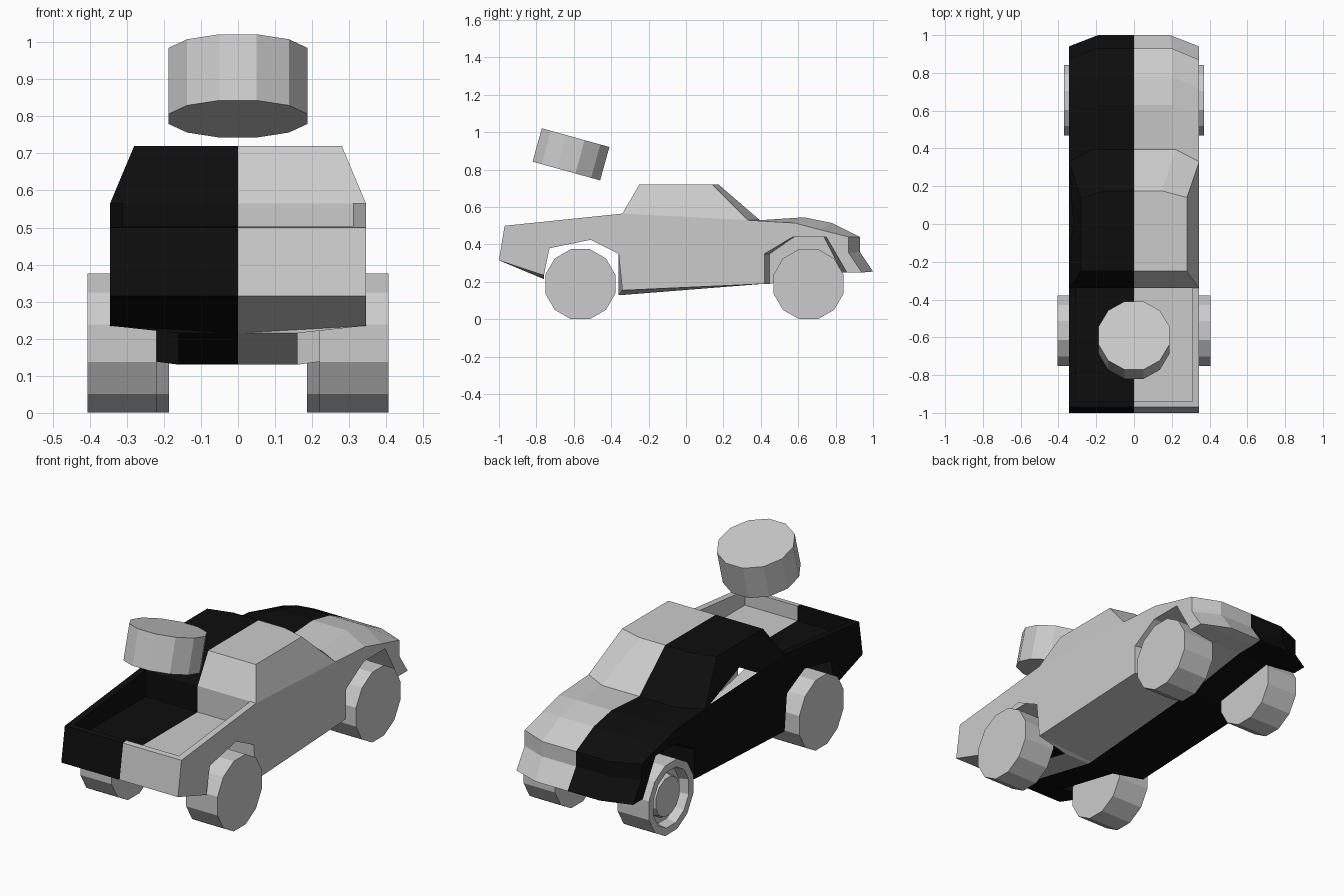
import bpy, bmesh, math
from mathutils import Vector, Matrix

if "Cube" in bpy.data.objects:
    bpy.data.objects.remove(bpy.data.objects["Cube"])


def material(name, value):
    mat = bpy.data.materials.new(name)
    mat.use_nodes = True
    colour = (value, value, value, 1)
    mat.diffuse_color = colour
    mat.node_tree.nodes["Principled BSDF"].inputs["Base Color"].default_value = colour
    return mat


grey = material("light grey", 0.6)
black = material("black", 0.004)


def finish(bm, name, mats):
    mesh = bpy.data.meshes.new(name)
    bm.to_mesh(mesh)
    bm.free()
    for mat in mats:
        mesh.materials.append(mat)
    obj = bpy.data.objects.new(name, mesh)
    bpy.context.collection.objects.link(obj)
    return obj


W = 0.345        # half width of the body
BED = 0.31       # half width of the load bed
FLOOR = 0.425    # height of the load bed
WELL = 0.18      # depth line of the front wheel wells
UP, DOWN, BACK, SIDE = (0, 0, 1), (0, 0, -1), (0, -1, 0), (1, 0, 0)


def build_half(bm, sign):
    def face(points, out):
        verts = [bm.verts.new((p[0] * sign, p[1], p[2])) for p in points]
        f = bm.faces.new(verts)
        f.normal_update()
        if f.normal.dot(Vector((out[0] * sign, out[1], out[2]))) < 0:
            f.normal_flip()
        f.material_index = 0 if sign > 0 else 1

    def strip(a, b, out):
        for i in range(len(a) - 1):
            face([a[i], a[i + 1], b[i + 1], b[i]], out)

    def centre(chain):
        return [(0, p[1], p[2]) for p in chain]

    # roof, windscreen, bonnet and nose
    inner = [(.15, -.25, .72), (.15, .175, .72), (.22, .395, .53), (.2, .63, .545),
             (.2, .78, .515), (.2, .93, .44), (.2, .93, .36), (.19, 1, .255)]
    outer = [(.28, -.25, .72), (.28, .14, .72), (W, .33, .53), (W, .58, .515),
             (W, .72, .478), (W, .87, .44), (W, .87, .355), (W, .94, .25)]
    strip(centre(inner), inner, (0, .6, 1))
    strip(inner, outer, (.3, .6, 1))

    # cab back and front wall of the bed
    face([(0, -.25, .72), outer[0], (W, -.34, .565), (0, -.34, .565)], (0, -1, .5))
    face([(0, -.34, .565), (BED, -.34, .565), (BED, -.34, FLOOR), (0, -.34, FLOOR)], BACK)

    # cab side, with the window opening on one side only
    a, b, c, d = (W, -.34, .565), outer[0], outer[1], outer[2]
    if sign > 0:
        face([a, b, c, d], SIDE)
    else:
        p, q, r = (W, .29, .54), (.32, 0, .625), (W, -.15, .555)
        for poly in ([a, b, q, r], [b, c, q], [c, d, p, q], [d, a, r, p]):
            face(poly, SIDE)

    # lower side panel with both wheel arches
    arch = [(.86, .25), (.75, .44), (.57, .44), (.42, .35), (.42, .19)]
    rear_arch = [(-.34, .155), (-.36, .35), (-.51, .425), (-.73, .38), (-.76, .235)]
    top = [(-1, .315), (-.97, .5), (-.34, .565)] + [p[1:] for p in outer[2:]]
    face([(W, y, z) for y, z in top + arch + rear_arch], SIDE)

    # front wheel well
    mid = .65
    lip = [(W, y, z) for y, z in arch]
    back = [(WELL, mid + (y - mid) * .88, z) for y, z in arch]
    for i in range(len(lip) - 1):
        y, z = (lip[i][1] + lip[i + 1][1]) / 2, (lip[i][2] + lip[i + 1][2]) / 2
        face([lip[i], lip[i + 1], back[i + 1], back[i]], (0, mid - y, .2 - z))
    face(back, SIDE)

    # underside, narrowed between the wheels
    under = [(W, .94, .25), lip[0], back[0], back[-1], lip[-1], (W, -.34, .155),
             (.16, -.36, .13), (.16, -.76, .215), (W, -.76, .235), (W, -1, .315)]
    keel = centre(under)
    keel[5] = (0, -.34, .13)
    keel[8] = keel[7]
    for i in range(len(under) - 1):
        poly = [under[i], under[i + 1], keel[i + 1]]
        face(poly if keel[i] == keel[i + 1] else poly + [keel[i]], DOWN)
    face([(0, 1, .255), inner[-1], outer[-1], keel[0]], DOWN)
    face([under[5], (W, -.36, .35), (.16, -.36, .35), under[6]], BACK)

    # tail panel, bed rim, bed walls and bed floor
    rim, lip_in, cab_in = (W, -.97, .5), (BED, -.94, .503), (BED, -.34, .565)
    floor_back, floor_front = (BED, -.94, FLOOR), (BED, -.34, FLOOR)
    mid_rim, mid_lip, mid_floor = centre([rim, lip_in, floor_back])
    face([keel[-1], under[-1], rim, mid_rim], BACK)
    face([mid_rim, rim, lip_in, mid_lip], UP)
    face([rim, a, cab_in, lip_in], UP)
    face([mid_lip, lip_in, floor_back, mid_floor], (0, 1, 0))
    face([lip_in, cab_in, floor_front, floor_back], (-1, 0, 0))
    face([mid_floor, floor_back, floor_front, (0, -.34, FLOOR)], UP)


bm = bmesh.new()
for sign in (1, -1):
    build_half(bm, sign)
bmesh.ops.remove_doubles(bm, verts=bm.verts, dist=0.0005)
finish(bm, "truck_body", [grey, black])

# wheels
RADIUS, WIDTH = 0.194, 0.185


def wheel(name, location, rotation, rim=False):
    bm = bmesh.new()
    bmesh.ops.create_cone(bm, cap_ends=True, segments=12, radius1=RADIUS,
                          radius2=RADIUS, depth=WIDTH,
                          matrix=Matrix.Rotation(math.radians(15), 4, 'Z'))
    if rim:
        # sunken rim with a raised hub on the outer face
        cap = max(bm.faces, key=lambda f: f.calc_center_median().z)
        for thickness, depth in ((.04, 0), (.012, -.05), (.03, 0), (.008, .03)):
            bmesh.ops.inset_individual(bm, faces=[cap], thickness=thickness, depth=depth)
    obj = finish(bm, name, [grey])
    obj.location = location
    obj.rotation_euler = rotation


for side, sign in (("left", 1), ("right", -1)):
    turn = (0, sign * math.pi / 2, 0)
    wheel("nose_wheel_" + side, (sign * .278, .655, .188), turn, sign < 0)
    wheel("tail_wheel_" + side, (sign * .313, -.565, .188), turn)
wheel("spare_wheel", (0, -.615, .882), (math.radians(-15.5), 0, 0))
